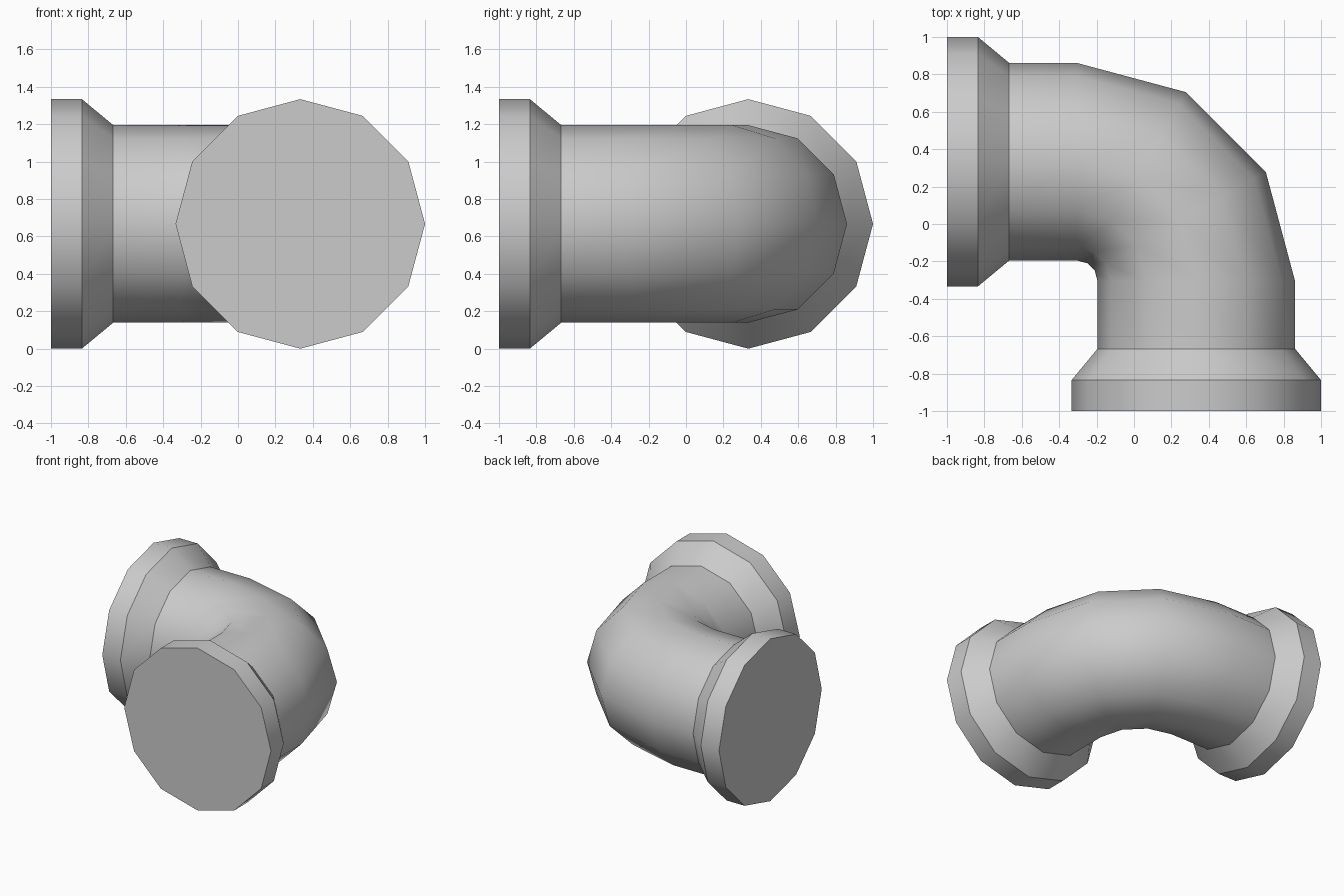
import bpy, bmesh, math
from mathutils import Vector

if "Cube" in bpy.data.objects:
    bpy.data.objects.remove(bpy.data.objects["Cube"])

SIDES = 12
BIG, PIPE = 0.667, 0.528     # collar and pipe radii
AXIS = 0.333                 # offset of both pipe axes
C = -0.305                   # bend centre in x and y
BEND = AXIS - C
H = BIG                      # height of the pipe axis

# Sections along the path: (x, y, heading angle, radius)
collar = [(-1.0, BIG), (-0.835, BIG), (-0.667, PIPE)]
front = [(AXIS, d, 0.0, r) for d, r in collar]
bend = []
for i in range(4):
    a = math.radians(30 * i)
    bend.append((C + BEND * math.cos(a), C + BEND * math.sin(a), a, PIPE))
left = [(d, AXIS, math.pi / 2, r) for d, r in reversed(collar)]

# Skin the sections into one elbow
bm = bmesh.new()
rings = []
for x, y, a, r in front + bend + left:
    out = Vector((math.cos(a), math.sin(a), 0))
    ring = []
    for k in range(SIDES):
        t = 2 * math.pi * k / SIDES
        p = Vector((x, y, H)) + out * (r * math.cos(t)) + Vector((0, 0, r * math.sin(t)))
        ring.append(bm.verts.new(p))
    rings.append(ring)
for r0, r1 in zip(rings, rings[1:]):
    for k in range(SIDES):
        n = (k + 1) % SIDES
        bm.faces.new((r0[k], r0[n], r1[n], r1[k]))

# Flat end caps
bm.faces.new(rings[0])
bm.faces.new(rings[-1])
bmesh.ops.recalc_face_normals(bm, faces=bm.faces)

mesh = bpy.data.meshes.new("pipe_elbow")
bm.to_mesh(mesh)
bm.free()
obj = bpy.data.objects.new("pipe_elbow", mesh)
bpy.context.collection.objects.link(obj)
bpy.context.view_layer.objects.active = obj
obj.select_set(True)
bpy.ops.object.shade_smooth_by_angle(angle=math.radians(35))
